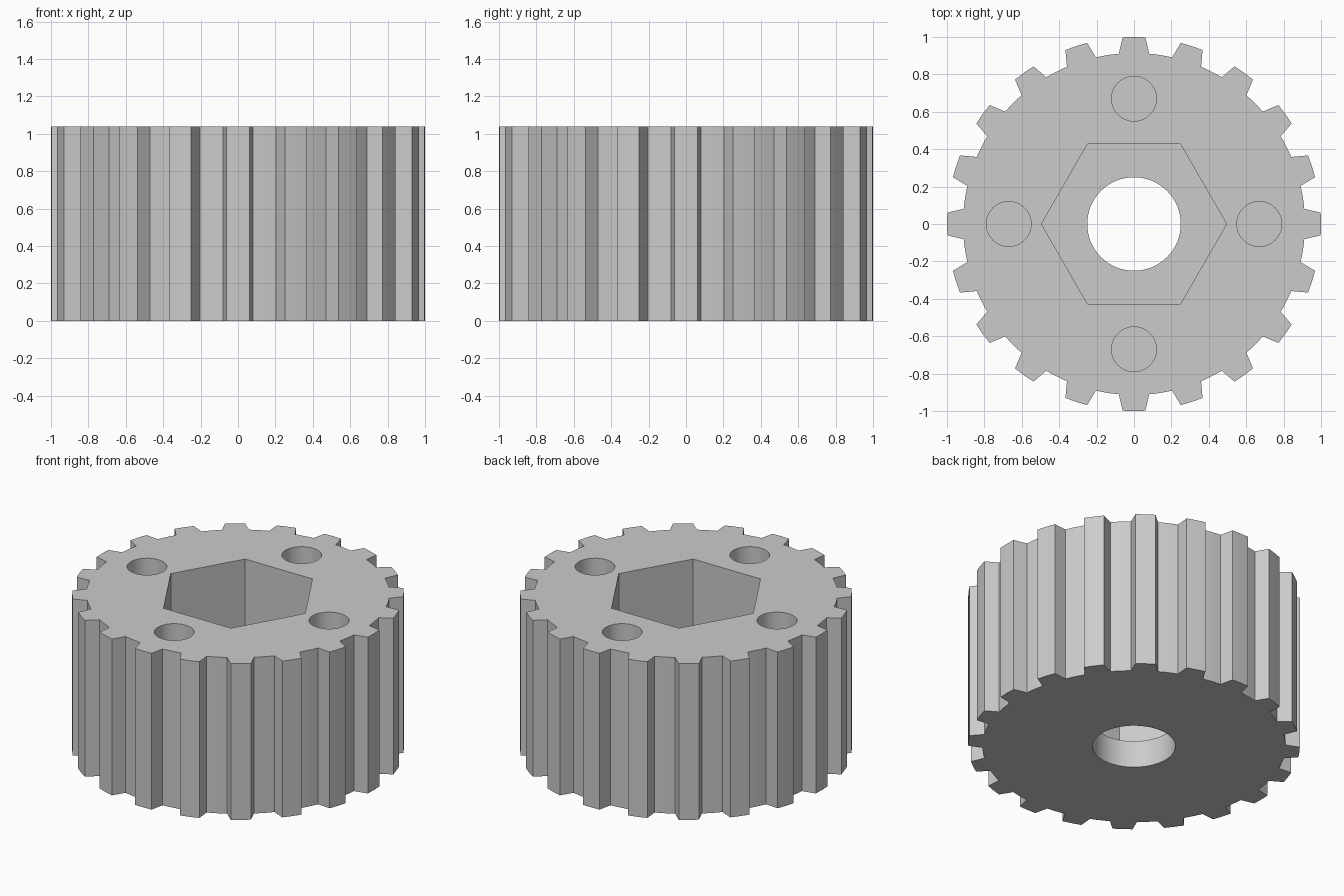
import bpy
import bmesh
from math import radians, cos, sin, pi

HEIGHT = 1.04
FLOOR = 0.18          # thickness left under the pockets
TEETH = 20
TIP_R, ROOT_R = 1.0, 0.914
TIP_HALF, ROOT_HALF = radians(3.5), radians(5.1)

cube = bpy.data.objects.get("Cube")
if cube:
    bpy.data.objects.remove(cube, do_unlink=True)

grey = bpy.data.materials.new("plain grey")
grey.use_nodes = True
colour = (0.6, 0.6, 0.6, 1)
grey.diffuse_color = colour
grey.node_tree.nodes["Principled BSDF"].inputs["Base Color"].default_value = colour


def polar(r, a):
    return r * cos(a), r * sin(a)


def circle(r, sides, cx=0, cy=0):
    return [(cx + r * cos(2 * pi * i / sides), cy + r * sin(2 * pi * i / sides))
            for i in range(sides)]


def prism(name, outline, z0, z1):
    """Extrude a flat outline between two heights."""
    bm = bmesh.new()
    base = bm.faces.new([bm.verts.new((x, y, z0)) for x, y in outline])
    top = bmesh.ops.extrude_face_region(bm, geom=[base])["geom"]
    verts = [v for v in top if isinstance(v, bmesh.types.BMVert)]
    bmesh.ops.translate(bm, verts=verts, vec=(0, 0, z1 - z0))
    bmesh.ops.recalc_face_normals(bm, faces=bm.faces)
    mesh = bpy.data.meshes.new(name)
    bm.to_mesh(mesh)
    bm.free()
    mesh.materials.append(grey)
    obj = bpy.data.objects.new(name, mesh)
    bpy.context.collection.objects.link(obj)
    return obj


# Toothed outline: tapered teeth joined by short root arcs
outline = []
pitch = 2 * pi / TEETH
gap = pitch - 2 * ROOT_HALF
for i in range(TEETH):
    a = i * pitch
    outline += [polar(TIP_R, a + k * TIP_HALF) for k in (-1, 0, 1)]
    outline += [polar(ROOT_R, a + ROOT_HALF + gap * k / 3) for k in range(4)]
gear = prism("gear_body", outline, 0, HEIGHT)

# Cutters: through bore, hexagonal socket and four blind holes
above = HEIGHT + 0.1
cutters = [prism("bore_cutter", circle(0.25, 64), -0.1, above),
           prism("hex_socket_cutter", circle(0.495, 6), FLOOR, above)]
for i in range(4):
    cx, cy = polar(0.67, i * pi / 2)
    cutters.append(prism("hole_cutter", circle(0.12, 48, cx, cy), FLOOR, above))

bpy.ops.object.select_all(action="DESELECT")
bpy.context.view_layer.objects.active = gear
gear.select_set(True)
for cutter in cutters:
    cutter.hide_render = True
    cut = gear.modifiers.new(cutter.name, "BOOLEAN")
    cut.operation = "DIFFERENCE"
    cut.solver = "EXACT"
    cut.object = cutter
    bpy.ops.object.modifier_apply(modifier=cut.name)
    bpy.data.objects.remove(cutter, do_unlink=True)

bpy.ops.object.shade_smooth_by_angle(angle=radians(25))
